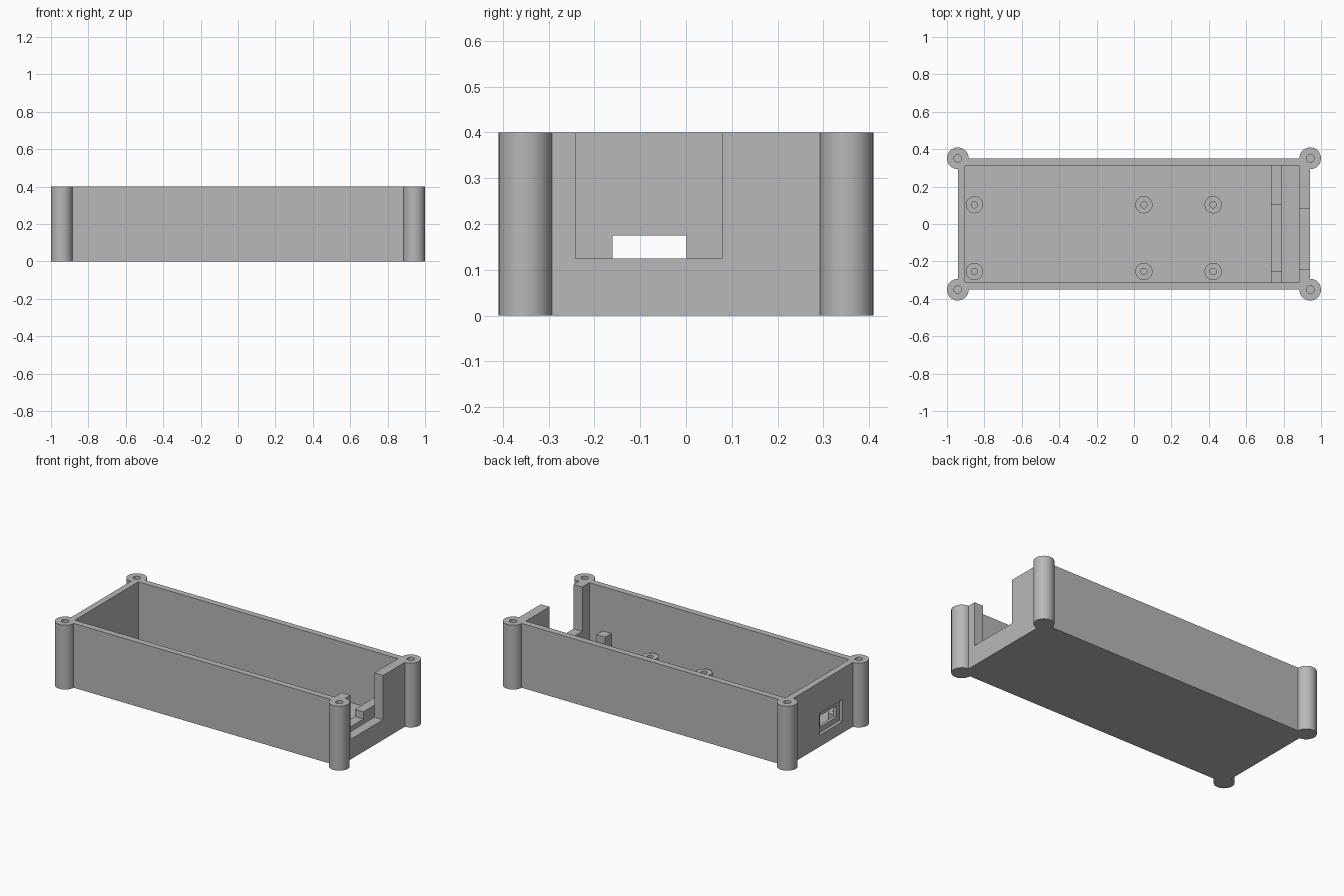
import bpy
import bmesh
from math import radians
from mathutils import Matrix, Vector

default = bpy.data.objects.get("Cube")
if default:
    bpy.data.objects.remove(default, do_unlink=True)

# Single flat plastic colour
plastic = bpy.data.materials.new("grey_plastic")
plastic.use_nodes = True
GREY = (0.48, 0.48, 0.48, 1)
plastic.diffuse_color = GREY
plastic.node_tree.nodes["Principled BSDF"].inputs["Base Color"].default_value = GREY


def finish(name, bm):
    mesh = bpy.data.meshes.new(name)
    bm.to_mesh(mesh)
    bm.free()
    mesh.materials.append(plastic)
    obj = bpy.data.objects.new(name, mesh)
    bpy.context.collection.objects.link(obj)
    return obj


def box(name, x, y, z):
    """Box from (min, max) pairs on each axis."""
    bm = bmesh.new()
    bmesh.ops.create_cube(bm, size=1)
    for v in bm.verts:
        v.co = Vector([lo + (c + 0.5) * (hi - lo)
                       for c, (lo, hi) in zip(v.co, (x, y, z))])
    return finish(name, bm)


def cylinder(name, x, y, z, radius, sides=48):
    bm = bmesh.new()
    bmesh.ops.create_cone(bm, cap_ends=True, segments=sides, radius1=radius,
                          radius2=radius, depth=z[1] - z[0],
                          matrix=Matrix.Translation((x, y, sum(z) / 2)))
    return finish(name, bm)


def combine(target, tool, operation):
    """Apply a boolean and discard the tool object."""
    tool.hide_render = True
    mod = target.modifiers.new(operation.lower(), "BOOLEAN")
    mod.operation = operation
    mod.solver = "EXACT"
    mod.object = tool
    bpy.context.view_layer.objects.active = target
    bpy.ops.object.modifier_apply(modifier=mod.name)
    bpy.data.objects.remove(tool, do_unlink=True)


def smooth(obj):
    bpy.ops.object.select_all(action="DESELECT")
    obj.select_set(True)
    bpy.context.view_layer.objects.active = obj
    bpy.ops.object.shade_smooth_by_angle(angle=radians(30))


HALF_X, HALF_Y, HEIGHT, FLOOR = 0.942, 0.351, 0.40, 0.04
corners = [(sx * HALF_X, sy * HALF_Y) for sx in (-1, 1) for sy in (-1, 1)]

# Open tray with round screw posts at the corners
case = box("case", (-HALF_X, HALF_X), (-HALF_Y, HALF_Y), (0, HEIGHT))
for x, y in corners:
    combine(case, cylinder("post", x, y, (0, HEIGHT), 0.058), "UNION")
combine(case, box("cavity", (-0.903, 0.882), (-0.312, 0.312), (FLOOR, 0.5)), "DIFFERENCE")

# Screw holes in the posts
for x, y in corners:
    combine(case, cylinder("screw_hole", x, y, (FLOOR, 0.5), 0.021, 32), "DIFFERENCE")

# Wide notch in one end wall, recessed port window in the other
combine(case, box("notch", (0.86, 1.05), (-0.241, 0.08), (0.125, 0.5)), "DIFFERENCE")
combine(case, box("port_recess", (-1.05, -0.922), (-0.192, 0.032), (0.072, 0.208)), "DIFFERENCE")
combine(case, box("port_window", (-1.05, -0.88), (-0.161, 0.001), (0.105, 0.175)), "DIFFERENCE")
smooth(case)

# Hollow standoffs on the floor
for x in (-0.853, 0.053, 0.423):
    for y in (-0.254, 0.103):
        standoff = cylinder("standoff", x, y, (0.03, 0.087), 0.046)
        combine(standoff, cylinder("pilot_hole", x, y, (FLOOR, 0.2), 0.017, 32), "DIFFERENCE")
        smooth(standoff)

# Board support bar with a raised stop at each end
BAR_X = (0.732, 0.791)
box("support_bar", BAR_X, (-0.252, 0.102), (0.03, 0.08))
box("front_stop", BAR_X, (-0.32, -0.252), (0.03, 0.125))
box("back_stop", BAR_X, (0.102, 0.32), (0.03, 0.125))
